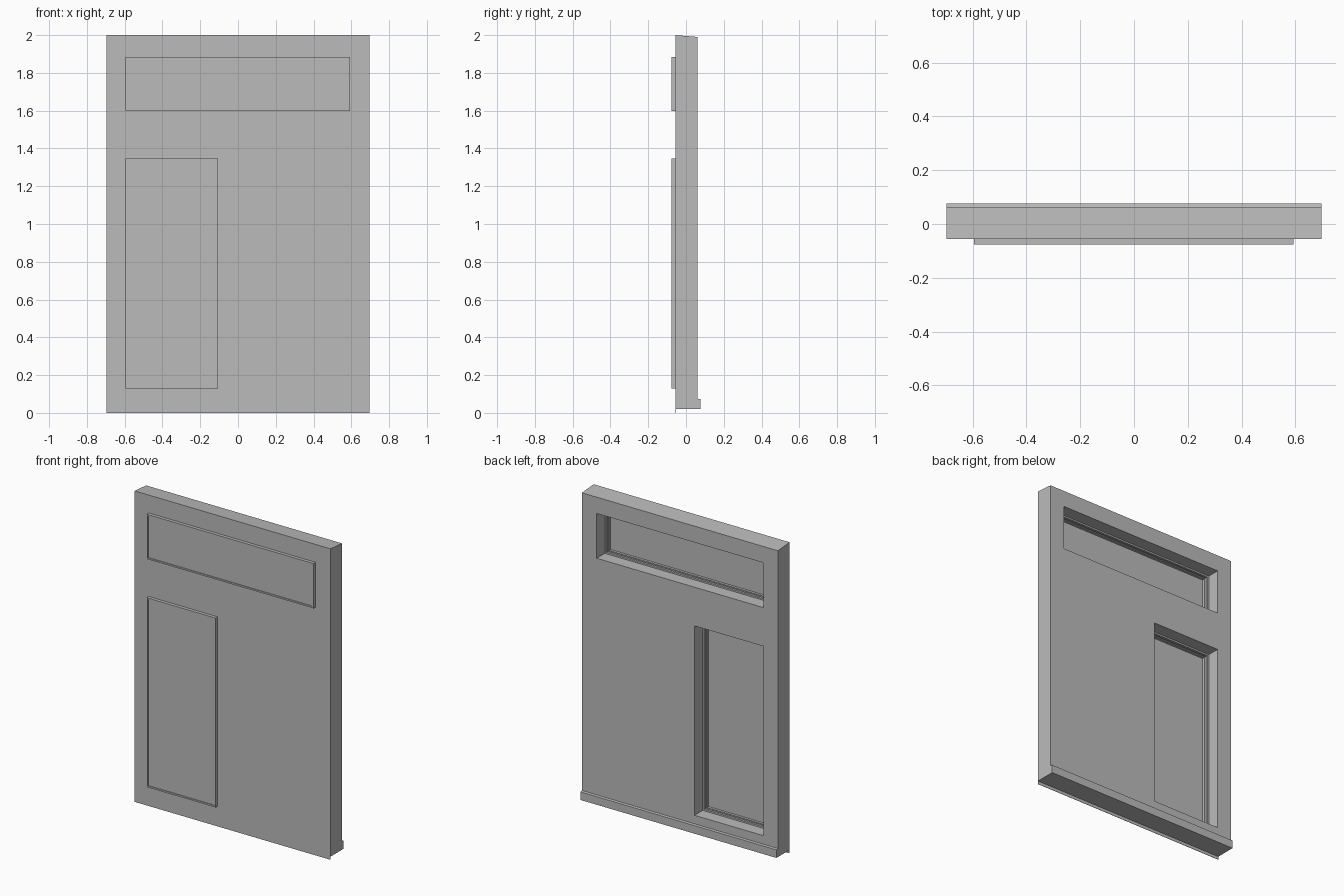
import bpy, bmesh

cube = bpy.data.objects.get("Cube")
if cube:
    bpy.data.objects.remove(cube, do_unlink=True)

grey = bpy.data.materials.new("plain grey")
grey.use_nodes = True
tone = (0.5, 0.5, 0.5, 1)
grey.diffuse_color = tone
grey.node_tree.nodes["Principled BSDF"].inputs["Base Color"].default_value = tone

HALF = 0.697       # half width of the door
FRONT = -0.056     # front of the slab
RIM = -0.077       # front of the window rims


def add_object(name, bm):
    bmesh.ops.recalc_face_normals(bm, faces=bm.faces)
    mesh = bpy.data.meshes.new(name)
    bm.to_mesh(mesh)
    bm.free()
    mesh.materials.append(grey)
    obj = bpy.data.objects.new(name, mesh)
    bpy.context.collection.objects.link(obj)
    return obj


def box(name, x0, x1, y0, y1, z0, z1):
    bm = bmesh.new()
    bmesh.ops.create_cube(bm, size=1)
    for v in bm.verts:
        v.co = (x0 if v.co.x < 0 else x1,
                y0 if v.co.y < 0 else y1,
                z0 if v.co.z < 0 else z1)
    return add_object(name, bm)


def window_frame(name, x0, x1, z0, z1, profile):
    """Sweep a closed (inset, depth) profile around a rectangle."""
    bm = bmesh.new()
    loops = []
    for inset, y in profile:
        a, b, c, d = x0 + inset, x1 - inset, z0 + inset, z1 - inset
        loops.append([bm.verts.new(p) for p in
                      ((a, y, c), (b, y, c), (b, y, d), (a, y, d))])
    for i, lower in enumerate(loops):
        upper = loops[(i + 1) % len(loops)]
        for k in range(4):
            n = (k + 1) % 4
            bm.faces.new((lower[k], lower[n], upper[n], upper[k]))
    return add_object(name, bm)


# Slab: side outline with sloped top and rear bottom rail
outline = [(FRONT, 0.02), (0.077, 0.02), (0.077, 0.072),
           (0.062, 0.075), (0.062, 1.99), (FRONT, 2.0)]
bm = bmesh.new()
face = bm.faces.new([bm.verts.new((-HALF, y, z)) for y, z in outline])
swept = bmesh.ops.extrude_face_region(bm, geom=[face])["geom"]
bmesh.ops.translate(bm, vec=(2 * HALF, 0, 0),
                    verts=[v for v in swept if isinstance(v, bmesh.types.BMVert)])
bm.faces.ensure_lookup_table()
slab = add_object("door_slab", bm)

# Windows: opening, stepped frame and pane
windows = {"upper": (-0.595, 0.592, 1.597, 1.885),
           "lower": (-0.595, -0.105, 0.13, 1.348)}
rim_profile = [(0, RIM), (0.01, RIM), (0.01, -0.05), (0.005, -0.05),
               (0.005, -0.035), (0.01, -0.035), (0.01, -0.02), (0, -0.02)]
for label, (x0, x1, z0, z1) in windows.items():
    cutter = box(label + "_opening_cutter", x0, x1, -0.2, 0.2, z0, z1)
    cutter.hide_render = True
    cutter.hide_set(True)
    cut = slab.modifiers.new(label + "_opening", "BOOLEAN")
    cut.operation = "DIFFERENCE"
    cut.solver = "EXACT"
    cut.object = cutter
    window_frame(label + "_window_frame", x0, x1, z0, z1, rim_profile)
    box(label + "_window_pane", x0 + 0.009, x1 - 0.009,
        RIM + 0.005, RIM + 0.011, z0 + 0.009, z1 - 0.009)

# Weather strip under the front edge
box("bottom_weather_strip", -HALF, HALF, FRONT, FRONT + 0.002, 0, 0.021)
